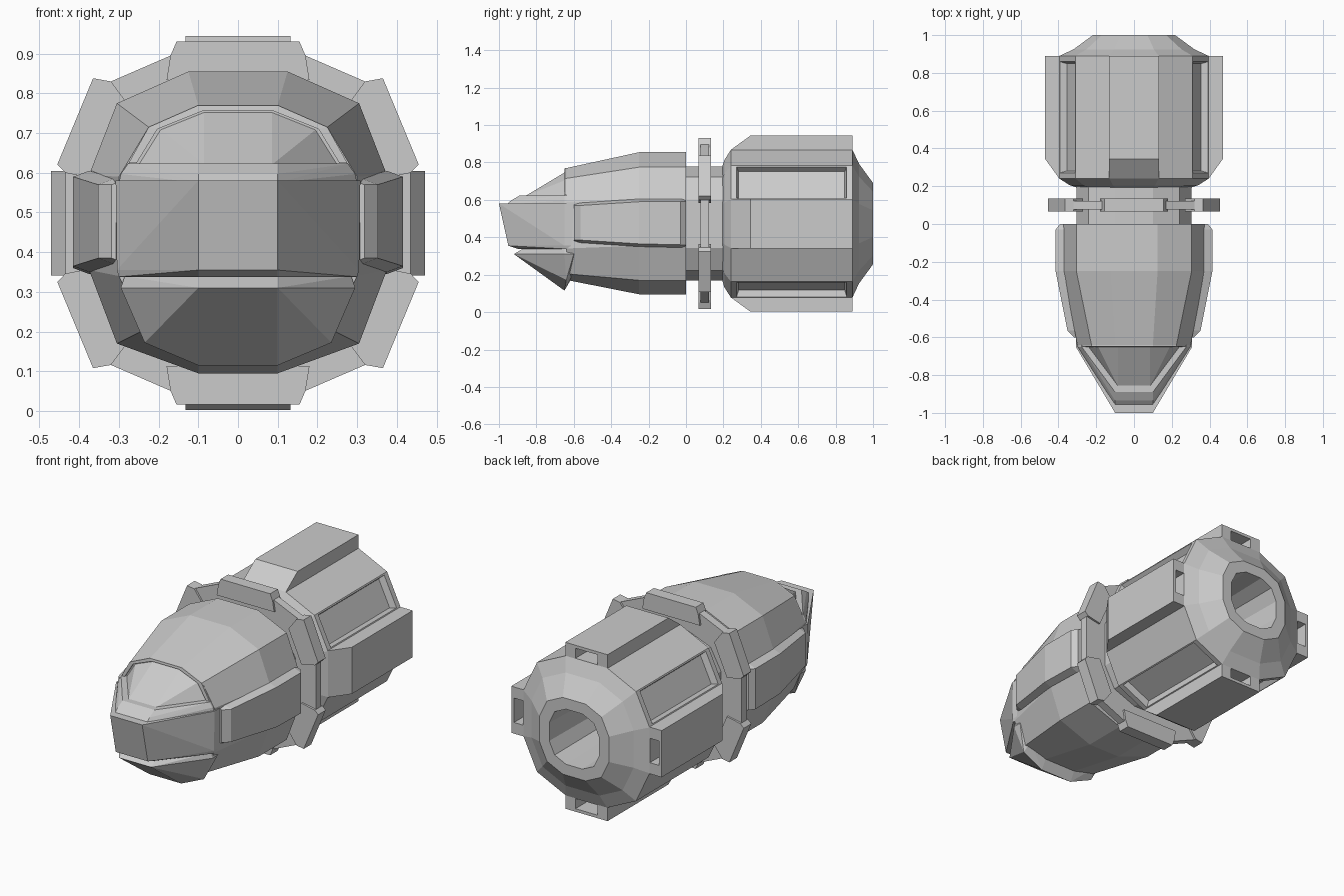
import bpy, bmesh, math
from mathutils import Matrix, Vector

if "Cube" in bpy.data.objects:
    bpy.data.objects.remove(bpy.data.objects["Cube"])

C = 0.473  # height of the long axis


def finish(name, bm):
    bmesh.ops.recalc_face_normals(bm, faces=bm.faces[:])
    me = bpy.data.meshes.new(name)
    bm.to_mesh(me)
    bm.free()
    ob = bpy.data.objects.new(name, me)
    bpy.context.collection.objects.link(ob)
    return ob


def loft(rings):
    """Skin a list of equal-length point rings and cap both ends."""
    bm = bmesh.new()
    rows = [[bm.verts.new(p) for p in r] for r in rings]
    n = len(rows[0])
    for a, b in zip(rows, rows[1:]):
        for i in range(n):
            j = (i + 1) % n
            bm.faces.new((a[i], a[j], b[j], b[i]))
    bm.faces.new(rows[0])
    bm.faces.new(rows[-1])
    bmesh.ops.recalc_face_normals(bm, faces=bm.faces[:])
    return bm


def hull(name, pts):
    """Convex solid from right-hand points, mirrored across x."""
    bm = bmesh.new()
    for x, y, z in pts:
        bm.verts.new((x, y, z))
        bm.verts.new((-x, y, z))
    r = bmesh.ops.convex_hull(bm, input=bm.verts[:])
    loose = list({g for g in r['geom_interior'] if isinstance(g, bmesh.types.BMVert)})
    bmesh.ops.delete(bm, geom=loose, context='VERTS')
    bmesh.ops.dissolve_limit(bm, angle_limit=0.01, verts=bm.verts[:], edges=bm.edges[:])
    return finish(name, bm)


def mirror_ring(half, y):
    """Right half (x, z) from top to bottom -> closed ring."""
    return [(x, y, z) for x, z in half] + [(-x, y, z) for x, z in reversed(half)]


def quad_ring(quad, y, s=1.0):
    """First quadrant (x, r) about the axis -> closed ring."""
    half = [(x * s, C + z * s) for x, z in quad] + [(x * s, C - z * s) for x, z in reversed(quad)]
    return mirror_ring(half, y)


# engine body with tapered tail and hollow exhaust
Q = [(.13, .395), (.31, .31), (.395, .13)]
bm = loft([quad_ring(Q, y, s) for y, s in
           [(.19, .74), (.205, .86), (.24, 1), (.89, 1), (.925, .81), (1, .55), (1, .395), (.5, .36)]])
panels = []
for f in bm.faces:
    c = f.calc_center_median()
    if .5 < c.y < .6 and len(f.verts) == 4 and math.hypot(c.x, c.z - C) > .3:
        if (c.z > C + .15 and abs(c.x) > .33) or (c.z < C - .3 and .15 < abs(c.x) < .3):
            panels.append(f)
# recessed panels
bmesh.ops.inset_individual(bm, faces=panels, thickness=.012)
for f in panels:
    for v in f.verts:
        v.co.y = .565 + (v.co.y - .565) * .93
bmesh.ops.inset_individual(bm, faces=panels, thickness=.015, depth=-.035)
finish("engine_body", bm)

# four fins with a slot in the rear face
for k, side in enumerate(("top", "right", "bottom", "left")):
    prof = [(.235, .38), (.24, .395), (.345, .471), (.89, .471), (.89, .38)]
    bm = loft([[(x, y, r) for y, r in prof] for x in (-.132, .132)])
    rear = [f for f in bm.faces if all(v.co.y > .88 for v in f.verts)]
    bmesh.ops.inset_individual(bm, faces=rear, thickness=.024)
    for v in rear[0].verts:
        v.co.x *= .6
    bmesh.ops.inset_individual(bm, faces=rear, thickness=0, depth=-.12)
    bm.transform(Matrix.Translation((0, 0, C)) @ Matrix.Rotation(k * math.pi / 2, 4, 'Y'))
    finish("fin_" + side, bm)

# neck between hull and engine
N = [(.1, .305), (.24, .25), (.305, .13)]
finish("neck", loft([quad_ring(N, -.02), quad_ring(N, .22)]))

# collar ring with six raised clamps
R = [(.17, .422), (.32, .357), (.435, .13)]
finish("collar_ring", loft([quad_ring(R, .077), quad_ring(R, .123)]))
for sz in (1, -1):
    o = [(-.18, .36), (-.17, .422), (-.155, .457), (.155, .457), (.17, .422), (.18, .36)]
    finish("collar_clamp_mid", loft([[(x, y, C + sz * z) for x, z in o] for y in (.066, .134)]))
    for sx in (1, -1):
        o = [(.27, .29), (.32, .357), (.365, .365), (.455, .148), (.435, .127), (.35, .11)]
        finish("collar_clamp_side", loft([[(sx * x, y, C + sz * z) for x, z in o] for y in (.066, .134)]))

# forward hull
big = [(.125, .855), (.305, .775), (.375, .595), (.375, .355), (.305, .17), (.1, .095)]
small = [(.1, .77), (.225, .715), (.3, .59), (.3, .34), (.235, .205), (.1, .172)]
finish("forward_hull", loft([mirror_ring(big, 0), mirror_ring(big, -.25), mirror_ring(small, -.64)]))

# raised side panels
for sx in (1, -1):
    rings = []
    for y, x, lo, hi in [(0, .392, .36, .59), (-.03, .415, .36, .59), (-.25, .415, .365, .59),
                         (-.565, .352, .385, .57), (-.6, .318, .385, .57)]:
        rings.append([(sx * a, y, z) for a, z in
                      [(x - .1, lo - .015), (x - .04, lo - .015), (x, lo),
                       (x, hi), (x - .04, hi + .015), (x - .1, hi + .015)]])
    finish("side_panel", loft(rings))


def plan(z, w, front, nose=.1, back=-.6):
    return [(w, back, z), (w, -.65, z), (nose, front, z)]


# nose visor block
hull("nose_visor", plan(.58, .308, -1.0) + plan(.355, .305, -.95) + plan(.338, .3, -.9))

# upper rim below the canopy
hull("nose_rim", plan(.575, .3, -.96) + plan(.597, .295, -.935) + plan(.623, .277, -.89))

# canopy frame and glass
F = [(.1, .77), (.225, .715), (.275, .625)]
G = [(.085, .757), (.203, .71), (.255, .625)]
bm = loft([mirror_ring(F, -.63), mirror_ring(F, -.648), mirror_ring(G, -.65), mirror_ring(G, -.635)])
finish("canopy_frame", bm)
hull("canopy_glass", [(.085, -.64, .752), (.195, -.64, .708), (.25, -.64, .62), (.085, -.86, .62)])

# lower jaw
hull("lower_jaw", plan(.34, .285, -.87) + plan(.31, .295, -.92) +
     [(.1, -.65, .115), (.235, -.64, .172), (.1, -.6, .2), (.22, -.6, .22)])
